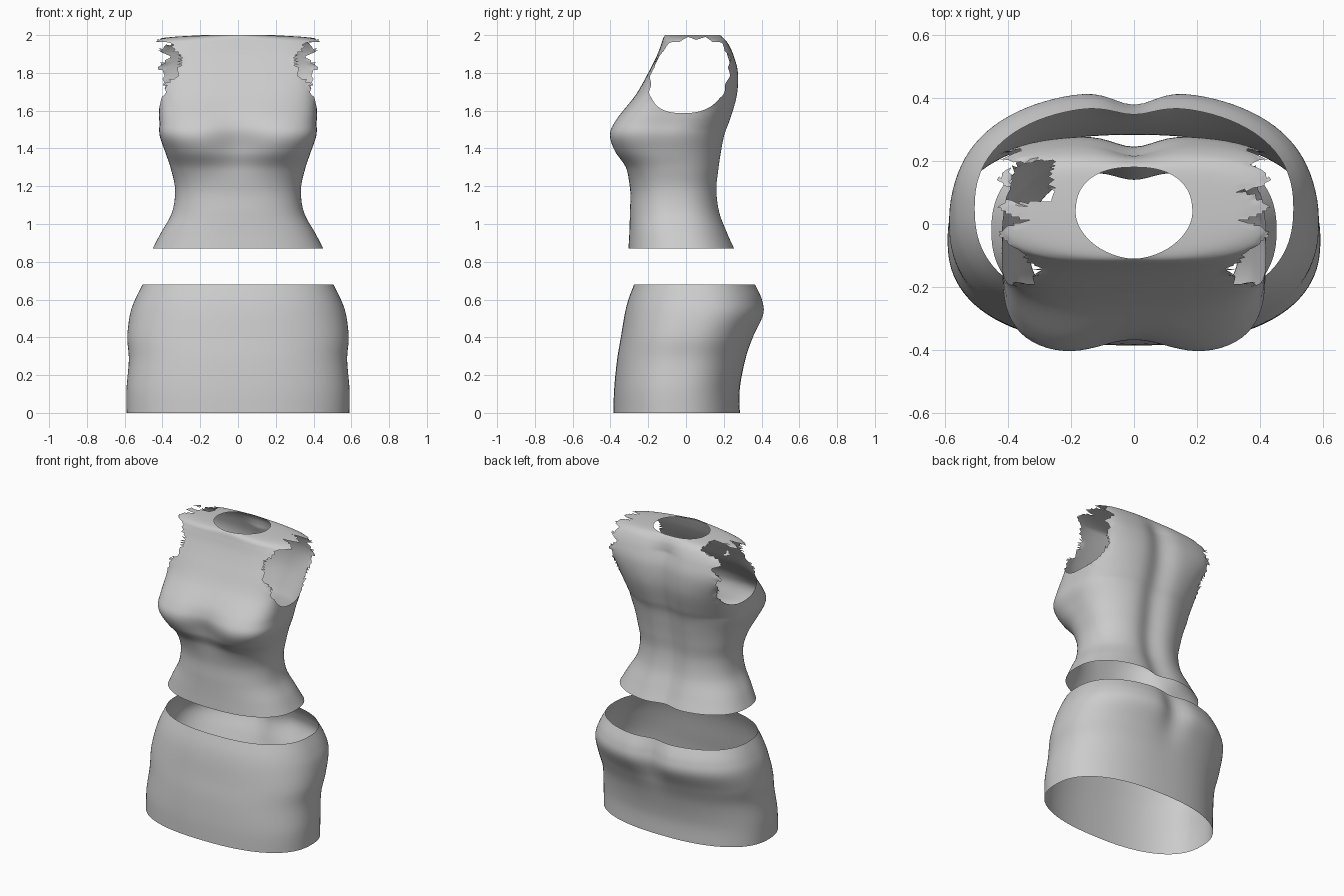
import bpy, bmesh, math

if "Cube" in bpy.data.objects:
    bpy.data.objects.remove(bpy.data.objects["Cube"])

SEG = 112    # points around each ring
STEPS = 7    # rings between two key sections

cloth = bpy.data.materials.new("grey_cloth")
cloth.diffuse_color = (0.6, 0.6, 0.6, 1)
cloth.use_nodes = True
cloth.node_tree.nodes["Principled BSDF"].inputs["Base Color"].default_value = cloth.diffuse_color


def bump(z, centre, width):
    return math.exp(-((z - centre) / width) ** 2)


def clamp(v):
    return max(0.0, min(1.0, v))


def spline(keys, t):
    """Smooth interpolation through the key sections."""
    i = min(int(t), len(keys) - 2)
    f = t - i
    p = [keys[max(0, min(len(keys) - 1, i + k))] for k in (-1, 0, 1, 2)]
    return [b + 0.5 * f * (c - a + f * (2 * a - 5 * b + 4 * c - d + f * (3 * (b - c) + d - a)))
            for a, b, c, d in zip(*p)]


def skirt_form(z):
    """Front/back squareness and front/back centre dent."""
    return 2.4, 2.35, 0, 0.045 * bump(z, 0.57, 0.16)


def torso_form(z):
    neck = clamp((z - 1.97) / 0.03)
    square_front = 2.4 + 1.3 * bump(z, 1.68, 0.24) + 0.5 * bump(z, 1.47, 0.1) - 0.8 * neck
    square_back = 2.4 + 1.1 * clamp((z - 1.5) / 0.35) - 1.1 * neck
    return square_front, square_back, 0.058 * bump(z, 1.43, 0.13), 0.035 * clamp((2 - z) / 0.1)


def ring(z, w, yf, yb, form):
    """Rounded cross-section with a centre dent in front and back."""
    nf, nb, dent_f, dent_b = form(z)
    yc = (yf + yb) / 2
    pts = []
    for k in range(SEG):
        a = math.tau * k / SEG
        c, s = math.cos(a), math.sin(a)
        n = nb if s > 0 else nf
        r = (abs(c) ** n + abs(s) ** n) ** (-1 / n)
        x = w * r * c
        y = yc + r * s * (yb - yc)
        if s > 0:
            y -= dent_b * bump(x, 0, 0.09) * s
        else:
            y -= dent_f * bump(x, 0, 0.15) * s
        pts.append((x, y, z))
    return pts


def arm_ratio(p):
    """Distance from the armhole centre, 1 on its ragged egg-shaped edge."""
    dz = p.z - 1.785
    dy = p.y - 0.02 - 0.18 * dz
    size = 1.0
    if dz > -0.12:
        tooth = math.atan2(dz, dy) / math.tau * 14
        size += 0.09 * (abs(tooth % 1 - 0.5) * 2 - 0.5)
    return (abs(dy / 0.205) ** 2.5 + abs(dz / 0.198) ** 2.5) ** 0.4 / size


def arm_opening(p):
    """Armholes plus a tear on the left shoulder."""
    if -0.39 < p.x < -0.26 and 0.07 < p.y < 0.2 and p.z > 1.9:
        return True
    return abs(p.x) > 0.31 and arm_ratio(p) < 1


def shell(name, keys, form, remove=None):
    """Open lofted shell; faces for which remove(centre) holds are cut away."""
    bm = bmesh.new()
    total = (len(keys) - 1) * STEPS
    rows = [[bm.verts.new(p) for p in ring(*spline(keys, i / STEPS), form)]
            for i in range(total + 1)]
    for lo, hi in zip(rows, rows[1:]):
        for k in range(SEG):
            m = (k + 1) % SEG
            bm.faces.new((lo[k], lo[m], hi[m], hi[k]))
    if remove:
        bmesh.ops.triangulate(bm, faces=bm.faces[:])
        gone = [f for f in bm.faces if remove(f.calc_center_median())]
        bmesh.ops.delete(bm, geom=gone, context='FACES')
        # pull the cut edge onto the armhole outline
        for v in bm.verts:
            if v.is_boundary and abs(v.co.x) > 0.32 and 1.5 < v.co.z < 1.99:
                g = arm_ratio(v.co)
                if 0.85 < g < 1.15:
                    dz = v.co.z - 1.785
                    dy = v.co.y - 0.02 - 0.18 * dz
                    v.co.z = 1.785 + dz / g
                    v.co.y = 0.02 + 0.18 * dz / g + dy / g
    me = bpy.data.meshes.new(name)
    bm.to_mesh(me)
    bm.free()
    me.materials.append(cloth)
    ob = bpy.data.objects.new(name, me)
    bpy.context.collection.objects.link(ob)
    bpy.ops.object.select_all(action='DESELECT')
    ob.select_set(True)
    bpy.context.view_layer.objects.active = ob
    bpy.ops.object.shade_smooth_by_angle(angle=math.radians(50))


# Sections: height, half width, front y, back y
skirt = [
    (0.00, 0.59, -0.385, 0.285),
    (0.13, 0.59, -0.38, 0.285),
    (0.28, 0.578, -0.365, 0.315),
    (0.40, 0.586, -0.345, 0.36),
    (0.52, 0.572, -0.325, 0.418),
    (0.60, 0.545, -0.305, 0.412),
    (0.68, 0.505, -0.275, 0.375),
]
torso = [
    (0.87, 0.452, -0.305, 0.265),
    (0.95, 0.41, -0.30, 0.23),
    (1.06, 0.35, -0.297, 0.19),
    (1.18, 0.333, -0.297, 0.175),
    (1.29, 0.355, -0.33, 0.185),
    (1.38, 0.385, -0.395, 0.198),
    (1.47, 0.415, -0.418, 0.215),
    (1.55, 0.417, -0.38, 0.242),
    (1.68, 0.43, -0.27, 0.275),
    (1.80, 0.485, -0.20, 0.278),
    (1.89, 0.50, -0.155, 0.255),
    (1.95, 0.465, -0.132, 0.228),
    (1.985, 0.39, -0.12, 0.20),
    (2.00, 0.185, -0.11, 0.18),
]

shell("skirt", skirt, skirt_form)
shell("bodice", torso, torso_form, arm_opening)
